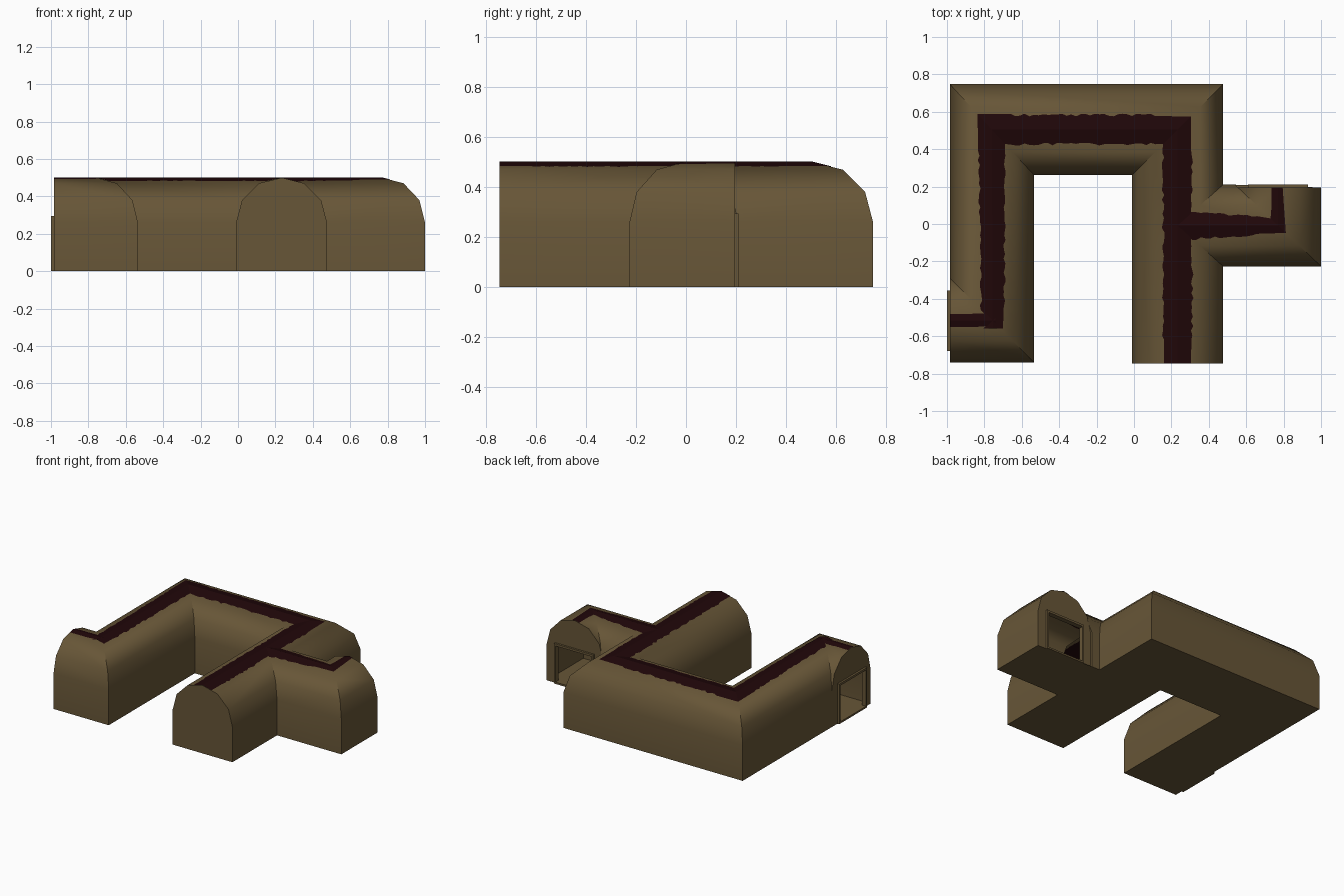
import bpy, bmesh, random
from mathutils import Vector

if "Cube" in bpy.data.objects:
    bpy.data.objects.remove(bpy.data.objects["Cube"])

random.seed(4)

def material(name, rgb):
    m = bpy.data.materials.new(name)
    m.diffuse_color = (*rgb, 1)
    m.use_nodes = True
    m.node_tree.nodes["Principled BSDF"].inputs["Base Color"].default_value = m.diffuse_color
    return m

STONE = material("brown stone", (0.135, 0.092, 0.038))
DARK = material("dark red moss", (0.014, 0.002, 0.0026))

# Stations: centre x, y, then the offset to the right-hand wall (mitred at corners)
MAIN = [(-0.985, -0.515, 0, -0.225), (-0.76, -0.515, 0.225, -0.225),
        (-0.76, 0.505, 0.225, -0.243), (0.233, 0.505, -0.243, -0.243),
        (0.233, -0.745, -0.243, 0)]
BRANCH = [(0.233, -0.008, 0, -0.218), (0.77, -0.008, 0.23, -0.218), (0.77, 0.195, 0.23, 0)]

# Arch cross-section: fraction of half width, height
HALF = [(-1, 0), (-1, 0.26), (-0.87, 0.38), (-0.5, 0.47), (0, 0.5)]
ARCH = HALF + [(-t, z) for t, z in reversed(HALF[:-1])]
INNER = [(t * 0.93, 0.01 + z * 0.95) for t, z in ARCH]

def add_object(name, bm, mat):
    me = bpy.data.meshes.new(name)
    bm.to_mesh(me)
    bm.free()
    me.materials.append(mat)
    ob = bpy.data.objects.new(name, me)
    bpy.context.collection.objects.link(ob)
    return ob

def corridor(name, path, profile, inset=0.0):
    """Closed solid sweep of an arch along a mitred path."""
    pts = [list(p) for p in path]
    for end, nxt in ((0, 1), (-1, -2)):
        a, b = Vector(path[end][:2]), Vector(path[nxt][:2])
        pts[end][:2] = a + (b - a).normalized() * inset
    bm = bmesh.new()
    rings = [[bm.verts.new((x + ox * t, y + oy * t, z)) for t, z in profile]
             for x, y, ox, oy in pts]
    n = len(profile)
    for r, s in zip(rings, rings[1:]):
        for i in range(n):
            j = (i + 1) % n
            bm.faces.new((r[i], r[j], s[j], s[i]))
    bm.faces.new(rings[0][::-1])
    bm.faces.new(rings[-1])
    bm.normal_update()
    if bm.calc_volume(signed=True) < 0:
        bmesh.ops.reverse_faces(bm, faces=bm.faces[:])
    return add_object(name, bm, STONE)

def box(name, lo, hi):
    bm = bmesh.new()
    bmesh.ops.create_cube(bm, size=1)
    for v in bm.verts:
        v.co = [lo[k] if v.co[k] < 0 else hi[k] for k in range(3)]
    return add_object(name, bm, STONE)

def combine(target, other, op):
    mod = target.modifiers.new(op, 'BOOLEAN')
    mod.operation, mod.solver, mod.object = op, 'EXACT', other
    bpy.context.view_layer.objects.active = target
    bpy.ops.object.modifier_apply(modifier=mod.name)
    bpy.data.objects.remove(other)

def ridge_stripe(name, path, widths, top):
    """Thin ragged strip that follows the ridge of the roof."""
    stations = []
    for k in range(len(path) - 1):
        a, b = Vector(path[k]), Vector(path[k + 1])
        length = (b.xy - a.xy).length
        along_x = abs(b.x - a.x) > abs(b.y - a.y)
        stations.append((a, widths[k]))
        d = 0.1
        while d < length - 0.1:
            f = d / length
            p = a.lerp(b, f)
            if along_x:
                p.z, p.w = 0, (a.w or b.w)
            else:
                p.z, p.w = (a.z or b.z), 0
            stations.append((p, widths[k] * (1 - f) + widths[k + 1] * f))
            d += 0.025
    stations.append((Vector(path[-1]), widths[-1]))
    bm = bmesh.new()
    rows = []
    for (x, y, ox, oy), w in stations:
        ts = (-w + random.uniform(-.03, .03), 0, w + random.uniform(-.03, .03))
        rows.append([bm.verts.new((x + ox * t, y + oy * t, top - 0.06 * abs(t))) for t in ts])
    for r, s in zip(rows, rows[1:]):
        for i in (0, 1):
            bm.faces.new((r[i], s[i], s[i + 1], r[i + 1]))
    bm.normal_update()
    if sum(f.normal.z for f in bm.faces) < 0:
        bmesh.ops.reverse_faces(bm, faces=bm.faces[:])
    return add_object(name, bm, DARK)

# Hollow tunnel shell with a side branch
tunnel = corridor("tunnel_shell", MAIN, ARCH)
combine(tunnel, corridor("branch", BRANCH, ARCH), 'UNION')
combine(tunnel, corridor("void_main", MAIN, INNER, 0.015), 'DIFFERENCE')
combine(tunnel, corridor("void_branch", BRANCH, INNER, 0.015), 'DIFFERENCE')

# Doorways at the two open ends
combine(tunnel, box("cut_left", (-1.1, -0.67, 0.012), (-0.94, -0.365, 0.28)), 'DIFFERENCE')
combine(tunnel, box("cut_back", (0.62, 0.15, 0.012), (0.92, 0.3, 0.28)), 'DIFFERENCE')

# Door frames: two jambs, a lintel and a sill, standing slightly proud
for name, lo, hi in (("jamb_front", -0.68, -0.667), ("jamb_rear", -0.368, -0.355)):
    box("left_door_" + name, (-1.0, lo, 0), (-0.965, hi, 0.295))
for name, lo, hi in (("jamb_left", 0.61, 0.623), ("jamb_right", 0.917, 0.93)):
    box("back_door_" + name, (lo, 0.175, 0), (hi, 0.21, 0.295))
for name, lo, hi in (("sill", 0, 0.013), ("lintel", 0.279, 0.295)):
    box("left_door_" + name, (-1.0, -0.667, lo), (-0.965, -0.368, hi))
    box("back_door_" + name, (0.623, 0.175, lo), (0.917, 0.21, hi))

# Dark ragged stripes along the ridge, outside and on the ceiling inside
LEG = [(-0.755, -0.56, 0.225, 0)] + MAIN[2:]
EXIT = [(-0.983, -0.515, 0, -0.225), (-0.74, -0.515, 0, -0.225)]
for side, top in (("roof", 0.502), ("ceiling", 0.481)):
    ridge_stripe(side + "_stripe_main", LEG, [0.27, 0.32, 0.32, 0.32], top)
    ridge_stripe(side + "_stripe_exit", EXIT, [0.14, 0.14], top)
    ridge_stripe(side + "_stripe_branch", BRANCH, [0.36, 0.19, 0.13], top)

# Softly rounded vault with crisp edges
bpy.ops.object.select_all(action='DESELECT')
tunnel.select_set(True)
bpy.context.view_layer.objects.active = tunnel
bpy.ops.object.shade_smooth_by_angle(angle=0.6)
